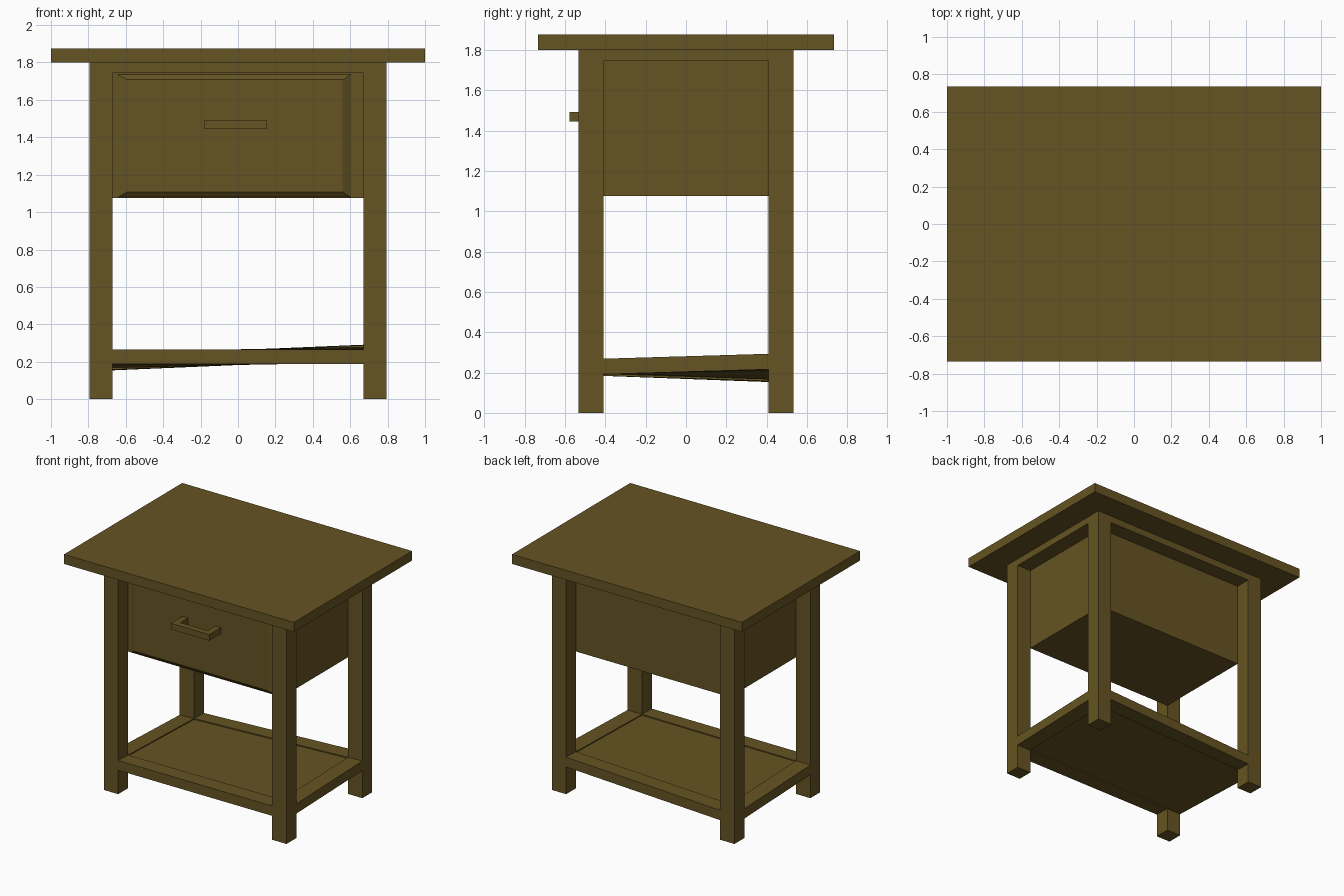
import bpy
import bmesh

cube = bpy.data.objects.get("Cube")
if cube:
    bpy.data.objects.remove(cube, do_unlink=True)

wood = bpy.data.materials.new("dark olive wood")
wood.use_nodes = True
colour = (0.13, 0.088, 0.016, 1)
wood.diffuse_color = colour
wood.node_tree.nodes["Principled BSDF"].inputs["Base Color"].default_value = colour

# Main dimensions: inner and outer faces of the legs
IN_X, OUT_X = 0.67, 0.795
IN_Y, OUT_Y = 0.41, 0.533
LEG_TOP, RAIL_BOTTOM = 1.80, 1.745


def box(name, x, y, z, shape=None):
    """Box between (low, high) pairs; shape optionally edits its bmesh."""
    bm = bmesh.new()
    bmesh.ops.create_cube(bm, size=1)
    for v in bm.verts:
        v.co = [r[0] if c < 0 else r[1] for c, r in zip(v.co, (x, y, z))]
    if shape:
        shape(bm)
    mesh = bpy.data.meshes.new(name)
    bm.to_mesh(mesh)
    bm.free()
    mesh.materials.append(wood)
    obj = bpy.data.objects.new(name, mesh)
    bpy.context.collection.objects.link(obj)
    return obj


def span(a, b, sign):
    return tuple(sorted((a * sign, b * sign)))


# Table top
box("table_top", (-1, 1), (-0.735, 0.735), (LEG_TOP, 1.875))

# Four legs
for sx, side in ((1, "left"), (-1, "right")):
    for sy, end in ((-1, "front"), (1, "back")):
        box(f"{end}_{side}_leg", span(IN_X, OUT_X, sx),
            span(IN_Y, OUT_Y, sy), (0, LEG_TOP))


# The lower shelf warps gently towards the back
def warp(bm):
    for v in bm.verts:
        back = (v.co.y + OUT_Y) / (2 * OUT_Y)
        v.co.z += back * (0.03 * v.co.x / IN_X - 0.004)


# Upper and lower rails, flush with the outside of the legs
SHELF = (0.188, 0.265)
for part, z, shape in (("upper", (RAIL_BOTTOM, LEG_TOP), None),
                       ("shelf", SHELF, warp)):
    for s, end, side in ((-1, "front", "right"), (1, "back", "left")):
        box(f"{part}_{end}_rail", (-IN_X, IN_X), span(IN_Y, OUT_Y, s), z, shape)
        box(f"{part}_{side}_rail", span(IN_X, OUT_X, s), (-IN_Y, IN_Y), z, shape)

# Shelf board, slightly recessed in its rails
box("shelf_board", (-IN_X, IN_X), (-IN_Y, IN_Y),
    (SHELF[0] + 0.008, SHELF[1] - 0.008), warp)

# Drawer case
box("drawer_case", (-IN_X, IN_X), (-IN_Y, IN_Y), (1.075, LEG_TOP))


# Raised drawer panel with sloping edges
def slope_edges(bm):
    for v in bm.verts:
        if v.co.y < -0.42:
            v.co.x += 0.048 if v.co.x < 0 else -0.044
            v.co.z += 0.027 if v.co.z < 1.4 else -0.027


box("drawer_panel", (-0.642, 0.604), (-0.435, -IN_Y), (1.08, 1.735), slope_edges)

# Drawer handle: a bar on two posts
HANDLE_Z = (1.445, 1.493)
box("handle_bar", (-0.178, 0.155), (-0.578, -0.53), HANDLE_Z)
for name, x in (("right", (-0.178, -0.13)), ("left", (0.107, 0.155))):
    box(f"handle_{name}_post", x, (-0.53, -0.43), HANDLE_Z)
